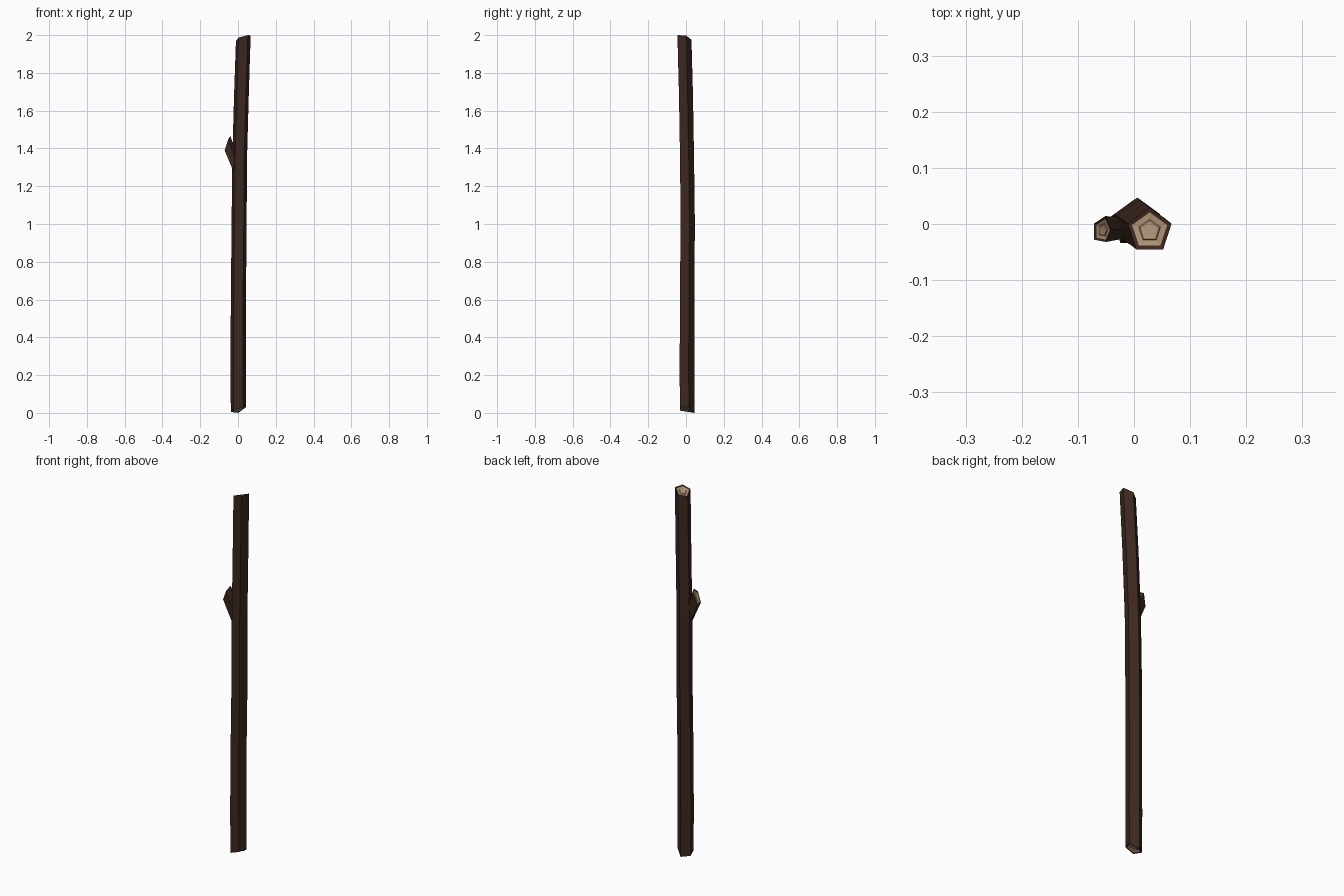
import bpy, bmesh, math
from mathutils import Vector

if "Cube" in bpy.data.objects:
    bpy.data.objects.remove(bpy.data.objects["Cube"])


def material(name, rgb):
    m = bpy.data.materials.new(name)
    m.diffuse_color = (*rgb, 1)
    m.use_nodes = True
    m.node_tree.nodes["Principled BSDF"].inputs["Base Color"].default_value = m.diffuse_color
    return m


BARK = material("bark", (0.046, 0.021, 0.014))
WOOD = material("cut_wood", (0.40, 0.27, 0.17))


def loft(name, rings, cut_start, cut_end):
    """Skin five-sided rings; cut ends get a bark rim and recessed growth rings."""
    bm = bmesh.new()

    def bridge(a, b, mat):
        n = len(a)
        for i in range(n):
            f = bm.faces.new((a[i], a[(i + 1) % n], b[(i + 1) % n], b[i]))
            f.material_index = mat

    loops = [[bm.verts.new(p) for p in r] for r in rings]
    for a, b in zip(loops, loops[1:]):
        bridge(a, b, 0)

    for loop, other, cut in ((loops[0], loops[1], cut_start), (loops[-1], loops[-2], cut_end)):
        if not cut:
            bm.faces.new(loop)
            continue
        c = sum((v.co for v in loop), Vector()) / len(loop)
        inward = (sum((v.co for v in other), Vector()) / len(other) - c).normalized()
        prev = loop
        for scale, depth, mat in ((0.80, 0.003, 0), (0.50, 0.006, 1), (0.44, 0.003, 1), (0.26, 0.004, 1)):
            nxt = [bm.verts.new(c + (v.co - c) * scale + inward * depth) for v in loop]
            bridge(prev, nxt, mat)
            prev = nxt
        bm.faces.new(prev).material_index = 1

    bmesh.ops.recalc_face_normals(bm, faces=bm.faces)
    me = bpy.data.meshes.new(name)
    bm.to_mesh(me)
    bm.free()
    me.materials.append(BARK)
    me.materials.append(WOOD)
    ob = bpy.data.objects.new(name, me)
    bpy.context.collection.objects.link(ob)


def pentagon(x, y, r, heights):
    return [Vector((x + r * math.cos(math.radians(18 + 72 * i)),
                    y + r * math.sin(math.radians(18 + 72 * i)), z))
            for i, z in enumerate(heights)]


# Trunk: slightly bent pole with slanted cut ends (x, y, radius, z)
spine = [(0.001, 0.001, 0.043, 0.22), (0.002, 0.002, 0.042, 0.6),
         (0.006, 0.005, 0.042, 1.0), (0.008, 0.002, 0.041, 1.32),
         (0.018, -0.004, 0.041, 1.68)]
trunk = [pentagon(0.002, 0.002, 0.042, (0.03, 0.0, 0.005, 0.012, 0.03))]
trunk += [pentagon(x, y, r, [z] * 5) for x, y, r, z in spine]
trunk += [pentagon(0.028, -0.012, 0.041, (1.998, 1.975, 1.968, 1.988, 2.0))]
loft("trunk", trunk, True, True)

# Branch stub: flares out of the trunk, cut at a steep slant
root = [(-0.027, 0.0, 1.285), (-0.027, -0.020, 1.285), (-0.012, -0.025, 1.34),
        (-0.012, -0.010, 1.39), (-0.012, 0.012, 1.35)]
tip = [(-0.071, 0.001, 1.39), (-0.071, -0.028, 1.39), (-0.050, -0.032, 1.445),
       (-0.041, -0.010, 1.465), (-0.051, 0.014, 1.45)]
loft("branch_stub", [[Vector(p) for p in r] for r in (root, tip)], False, True)
